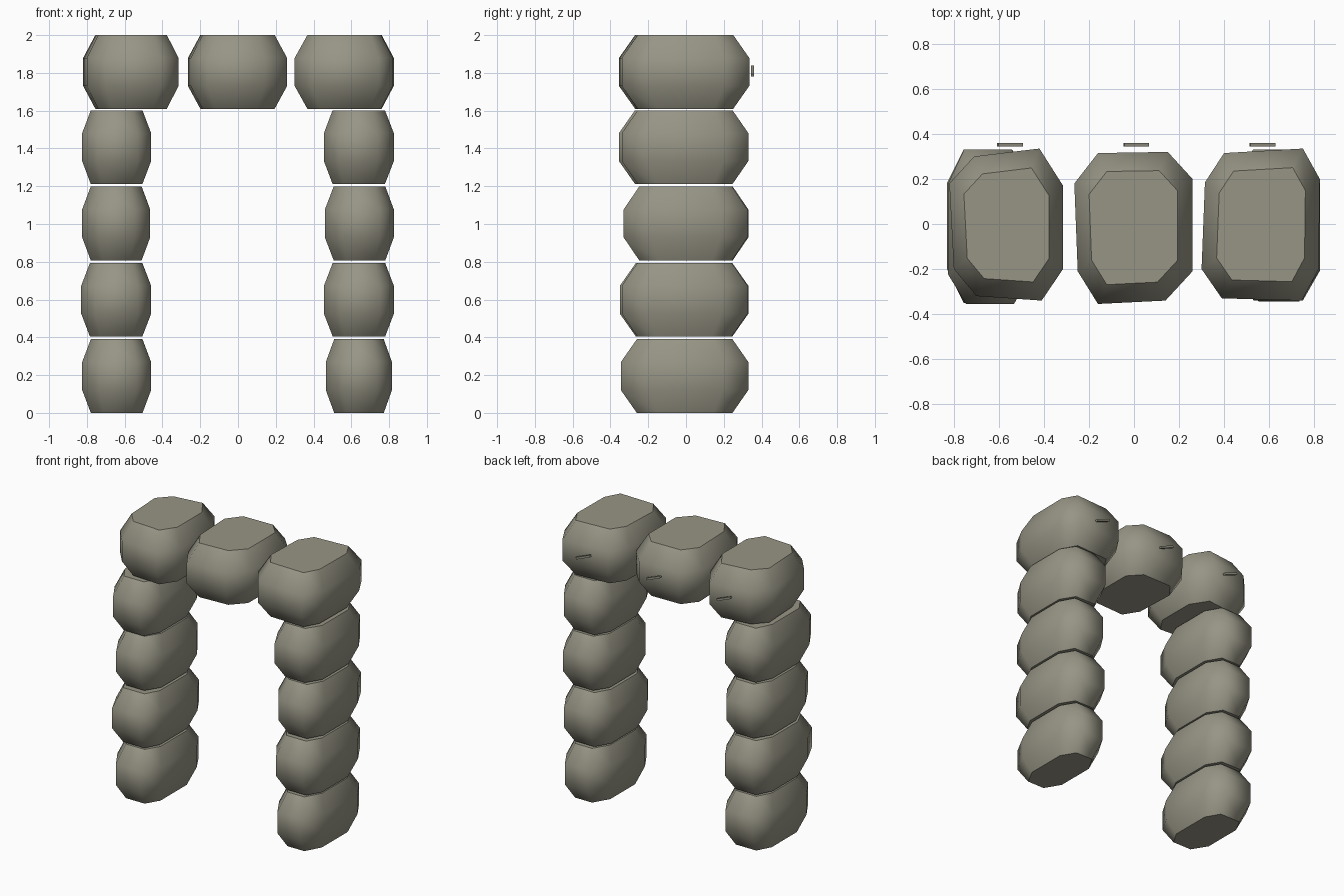
import bpy
import bmesh
import math
import random

random.seed(4)
cube = bpy.data.objects.get("Cube")
if cube:
    bpy.data.objects.remove(cube, do_unlink=True)

# Single weathered stone colour
stone = bpy.data.materials.new("grey_stone")
stone.use_nodes = True
colour = (0.31, 0.30, 0.235, 1)
stone.diffuse_color = colour
bsdf = next(n for n in stone.node_tree.nodes if n.type == "BSDF_PRINCIPLED")
bsdf.inputs["Base Color"].default_value = colour
bsdf.inputs["Roughness"].default_value = 0.8


def add_object(name, bm):
    bmesh.ops.recalc_face_normals(bm, faces=bm.faces)
    mesh = bpy.data.meshes.new(name)
    bm.to_mesh(mesh)
    bm.free()
    mesh.materials.append(stone)
    obj = bpy.data.objects.new(name, mesh)
    bpy.context.collection.objects.link(obj)
    return obj


def add_stone(name, outline, bottom, top):
    """Rounded block: eight-sided belly, tapering to flat sharp-edged caps."""
    bm = bmesh.new()
    n = len(outline)
    cx = sum(p[0] for p in outline) / n
    cy = sum(p[1] for p in outline) / n
    rings = []
    for height, scale in ((0, 0.75), (0.31, 1), (0.69, 1), (1, 0.75)):
        z = bottom + (top - bottom) * height
        rings.append([bm.verts.new((cx + (x - cx) * scale, cy + (y - cy) * scale, z))
                      for x, y in outline])
    for low, high in zip(rings, rings[1:]):
        for i in range(n):
            j = (i + 1) % n
            bm.faces.new((low[i], low[j], high[j], high[i])).smooth = True
    for ring in (rings[0], rings[-1]):
        cap = bm.faces.new(ring)
        for edge in cap.edges:
            edge.smooth = False
    return add_object(name, bm)


def leg_outline(x0, x1, y0, y1):
    """Narrow octagon with slightly uneven cut corners."""
    def cut(size):
        return size + random.uniform(-0.012, 0.012)
    return [(x0, y1 - cut(0.14)), (x0 + cut(0.08), y1), (x1 - cut(0.08), y1), (x1, y1 - cut(0.14)),
            (x1, y0 + cut(0.14)), (x1 - cut(0.08), y0), (x0 + cut(0.08), y0), (x0, y0 + cut(0.14))]


# Two legs of four stacked stones: inner x, outer x, front y, back y
legs = {
    "right": [(-0.825, -0.46, -0.34, 0.32), (-0.83, -0.46, -0.35, 0.33),
              (-0.825, -0.465, -0.33, 0.33), (-0.825, -0.46, -0.355, 0.33)],
    "left": [(0.465, 0.815, -0.345, 0.33), (0.455, 0.825, -0.34, 0.325),
             (0.46, 0.825, -0.33, 0.325), (0.455, 0.825, -0.34, 0.33)],
}
for side, blocks in legs.items():
    for i, bounds in enumerate(blocks):
        add_stone(f"{side}_leg_stone_{i + 1}", leg_outline(*bounds), i * 0.404, i * 0.404 + 0.39)

# Three wider stones across the top
lintels = {
    "right": [(-0.82, 0.18), (-0.71, 0.3), (-0.42, 0.335), (-0.315, 0.17),
              (-0.315, -0.2), (-0.41, -0.34), (-0.7, -0.32), (-0.8, -0.2)],
    "middle": [(-0.265, 0.18), (-0.16, 0.315), (0.15, 0.32), (0.26, 0.2),
               (0.26, -0.21), (0.14, -0.34), (-0.16, -0.355), (-0.25, -0.21)],
    "left": [(0.315, 0.185), (0.4, 0.315), (0.75, 0.335), (0.825, 0.2),
             (0.82, -0.2), (0.745, -0.34), (0.39, -0.33), (0.3, -0.2)],
}
for side, outline in lintels.items():
    add_stone(f"{side}_top_stone", outline, 1.61, 2)

# Small slanted slivers behind the top stones
for side, x in (("right", -0.55), ("middle", 0.01), ("left", 0.57)):
    bm = bmesh.new()
    bmesh.ops.create_cube(bm, size=1)
    bmesh.ops.scale(bm, vec=(0.118, 0.016, 0.015), verts=bm.verts)
    sliver = add_object(f"{side}_back_sliver", bm)
    sliver.location = (x, 0.352, 1.81)
    sliver.rotation_euler.y = math.radians(22)
